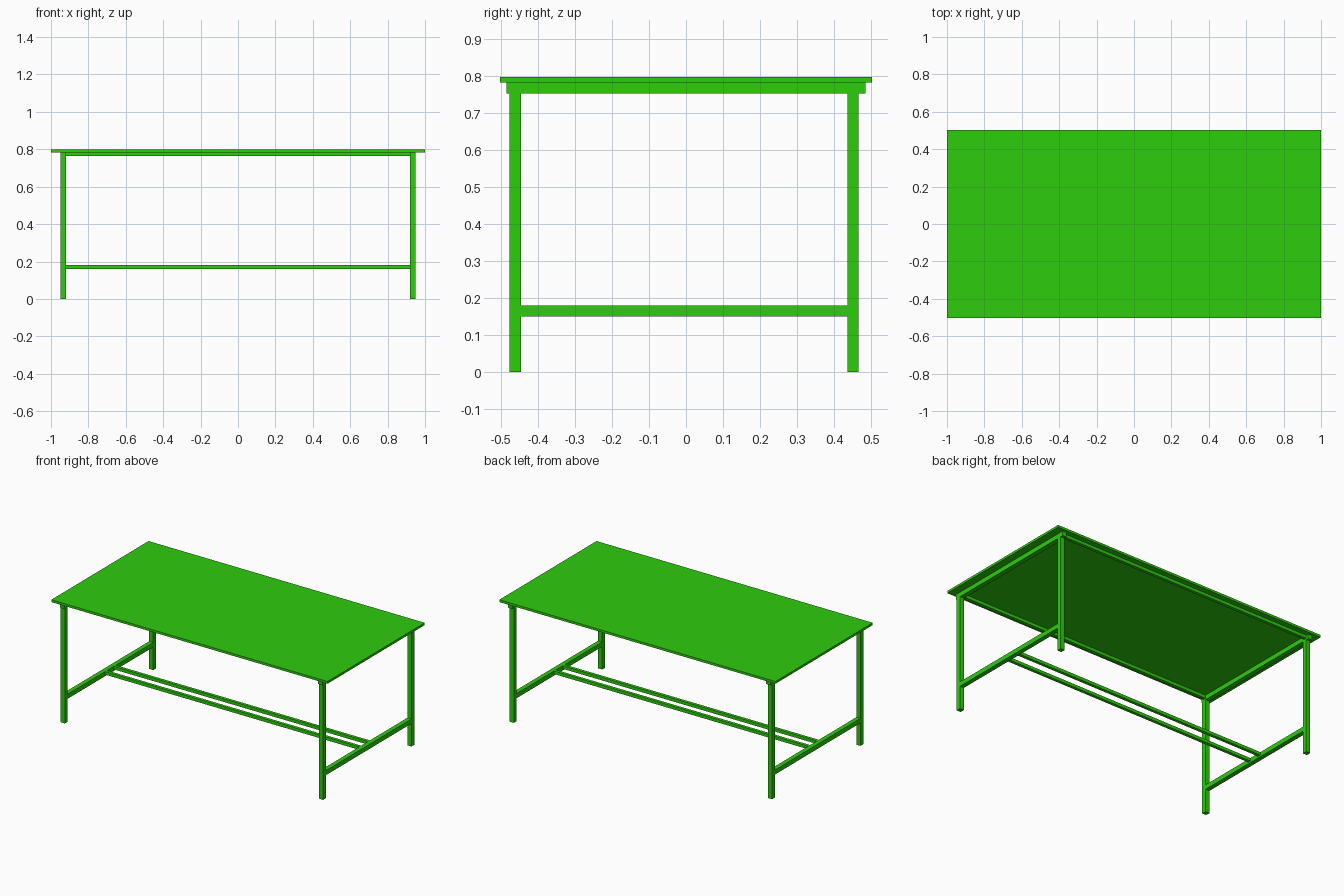
import bpy

cube = bpy.data.objects.get("Cube")
if cube:
    bpy.data.objects.remove(cube, do_unlink=True)

green = bpy.data.materials.new("bright_green")
green.use_nodes = True
colour = (0.027, 0.604, 0.004, 1)
green.diffuse_color = colour
green.node_tree.nodes["Principled BSDF"].inputs["Base Color"].default_value = colour


def box(name, x, y, z):
    """Box spanning the given (low, high) range on each axis."""
    spans = (x, y, z)
    bpy.ops.mesh.primitive_cube_add(size=1, location=[(a + b) / 2 for a, b in spans])
    ob = bpy.context.object
    ob.name = name
    ob.scale = [b - a for a, b in spans]
    bpy.ops.object.transform_apply(location=False, rotation=False, scale=True)
    ob.data.materials.append(green)
    return ob


TUBE = 0.03
RAIL = 0.02
INNER_X = 0.92
APRON_Z = (0.753, 0.783)
FRONT_LEG = (-0.477, -0.447)
BACK_LEG = (0.437, 0.467)

# Table top
box("table_top", (-1, 1), (-0.503, 0.503), (APRON_Z[1], 0.798))

# End frames: legs, top apron and low stretcher
for side, s in (("right", -1), ("left", 1)):
    x = sorted((s * INNER_X, s * (INNER_X + TUBE)))
    box(side + "_front_leg", x, FRONT_LEG, (0, APRON_Z[0]))
    box(side + "_back_leg", x, BACK_LEG, (0, APRON_Z[0]))
    box(side + "_apron", x, (-0.485, 0.485), APRON_Z)
    box(side + "_stretcher", x, (FRONT_LEG[1], BACK_LEG[0]), (0.15, 0.18))

# Long rails under the top and paired bars between the stretchers
span = (-INNER_X, INNER_X)
for place, s in (("front", -1), ("back", 1)):
    y = sorted((s * 0.447, s * (0.447 + RAIL)))
    box(place + "_top_rail", span, y, (APRON_Z[1] - RAIL, APRON_Z[1]))
    mid = s * 0.045 - 0.005
    box(place + "_foot_bar", span, (mid - RAIL / 2, mid + RAIL / 2), (0.18 - RAIL, 0.18))
